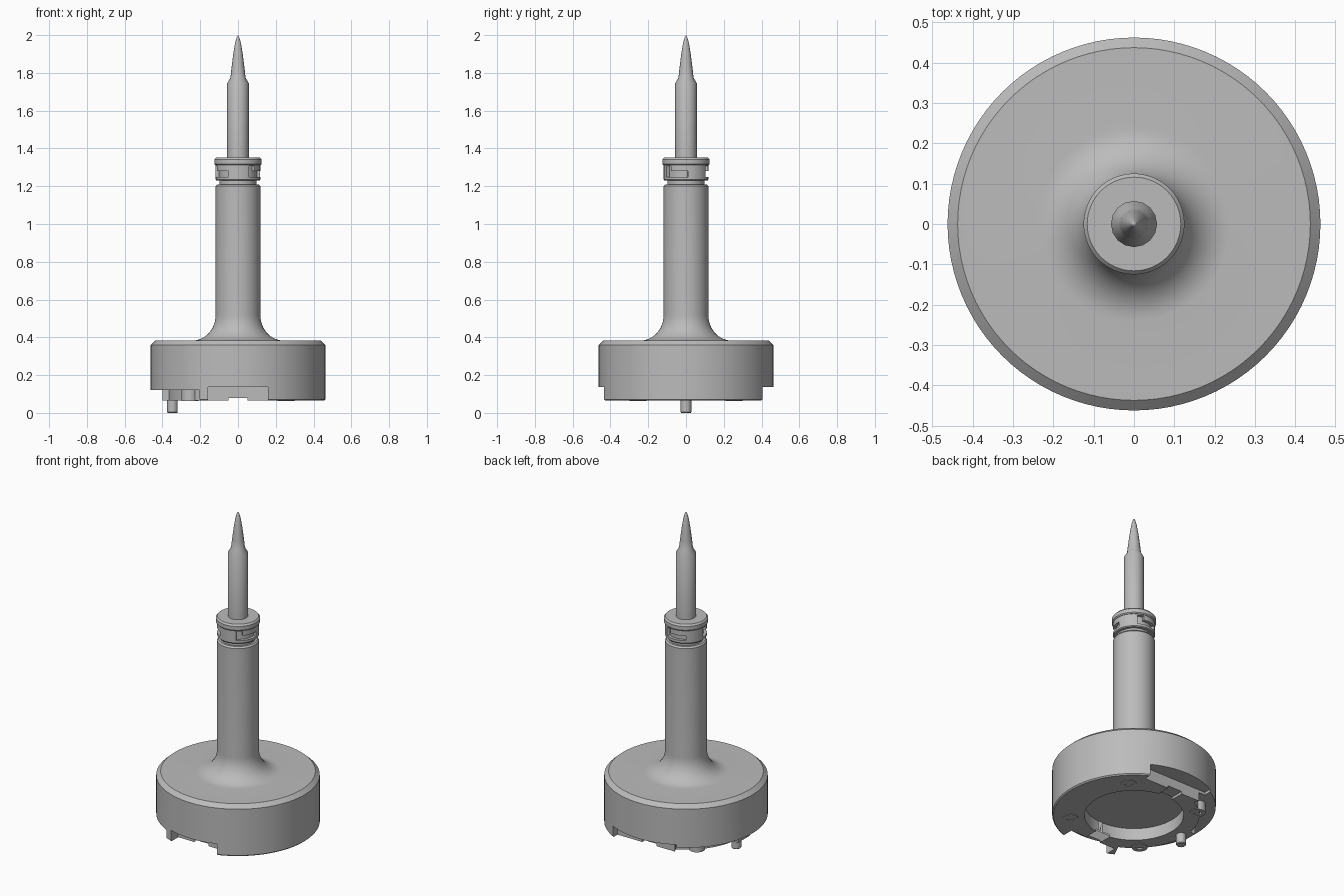
import bpy, math
from mathutils import Matrix

if "Cube" in bpy.data.objects:
    bpy.data.objects.remove(bpy.data.objects["Cube"], do_unlink=True)

grey = bpy.data.materials.new("mid grey")
grey.use_nodes = True
grey.diffuse_color = (0.5, 0.5, 0.5, 1)
grey.node_tree.nodes["Principled BSDF"].inputs["Base Color"].default_value = (0.5, 0.5, 0.5, 1)


def shade(ob):
    bpy.ops.object.select_all(action="DESELECT")
    ob.select_set(True)
    bpy.context.view_layer.objects.active = ob
    bpy.ops.object.shade_smooth_by_angle(angle=math.radians(30))


def lathe(name, profile, steps=64, angle=0, sweep=360):
    """Revolve a closed (radius, z) outline about the z axis; points on the axis become poles."""
    full = sweep == 360
    rows = steps if full else steps + 1
    verts, rings, faces = [], [], []
    for r, z in profile:
        start = len(verts)
        if r == 0:
            verts.append((0, 0, z))
            rings.append([start] * rows)
        else:
            for i in range(rows):
                a = math.radians(angle + sweep * i / steps)
                verts.append((r * math.cos(a), r * math.sin(a), z))
            rings.append(list(range(start, start + rows)))
    pairs = list(zip(rings, rings[1:]))
    if profile[0][0] > 0:
        pairs.append((rings[-1], rings[0]))
    for low, high in pairs:
        for i in range(steps):
            j = (i + 1) % rows
            loop = list(dict.fromkeys((low[i], low[j], high[j], high[i])))
            if len(loop) > 2:
                faces.append(loop)
    if not full:
        faces.append([ring[0] for ring in rings][::-1])
        faces.append([ring[-1] for ring in rings])
    mesh = bpy.data.meshes.new(name)
    mesh.from_pydata(verts, [], faces)
    mesh.materials.append(grey)
    ob = bpy.data.objects.new(name, mesh)
    bpy.context.collection.objects.link(ob)
    return ob


def box(name, low, high):
    centre = [(a + b) / 2 for a, b in zip(low, high)]
    bpy.ops.mesh.primitive_cube_add(size=1, location=centre)
    ob = bpy.context.object
    ob.name = name
    ob.data.transform(Matrix.Diagonal([b - a for a, b in zip(low, high)] + [1]))
    ob.data.materials.append(grey)
    return ob


def cut(ob, cutters):
    for cutter in cutters:
        mod = ob.modifiers.new("cut", "BOOLEAN")
        mod.operation, mod.solver, mod.object = "DIFFERENCE", "EXACT", cutter
        cutter.hide_render = True
        bpy.ops.object.select_all(action="DESELECT")
        bpy.context.view_layer.objects.active = ob
        ob.select_set(True)
        bpy.ops.object.modifier_apply(modifier=mod.name)
        bpy.data.objects.remove(cutter, do_unlink=True)
    shade(ob)


# Round base, flaring through a concave fillet into the handle
fillet = [(0.24 - 0.122 * math.sin(t), 0.52 - 0.137 * math.cos(t))
          for t in [math.pi / 2 * i / 12 for i in range(13)]]
base = lathe("base_and_handle", [(0, 0.065), (0.455, 0.065), (0.462, 0.072), (0.462, 0.36),
             (0.437, 0.383)] + fillet + [(0.118, 1.2), (0.11, 1.21), (0, 1.21)], 96)

# Underside: round recess, open rim on one side, front and back notches, shallow channel
cut(base, [
    lathe("recess_cutter", [(0, 0), (0.28, 0), (0.28, 0.14), (0, 0.14)]),
    lathe("rim_cutter", [(0.37, 0), (0.6, 0), (0.6, 0.12), (0.37, 0.12)], 32, 116, 128),
    box("front_notch_cutter", (-0.16, -0.6, -0.1), (0.16, -0.36, 0.137)),
    box("back_notch_cutter", (-0.22, 0.36, -0.1), (0.22, 0.6, 0.137)),
    box("channel_cutter", (-0.05, -0.5, -0.1), (0.05, 0.5, 0.08)),
])

# Screw bosses with sunken screws on the diagonals
for x in (-0.255, 0.255):
    for y in (-0.255, 0.255):
        side = ("back" if y > 0 else "front") + ("_left" if x > 0 else "_right")
        boss = lathe("screw_boss_" + side, [(0, 0.075), (0.022, 0.075), (0.022, 0.062),
                     (0.045, 0.062), (0.045, 0.13), (0, 0.13)], 24)
        screw = lathe("screw_" + side, [(0, 0.066), (0.012, 0.066), (0.012, 0.08), (0, 0.08)], 12)
        for ob in (boss, screw):
            ob.location = (x, y, 0)
            shade(ob)

# Locating pin and the lug that carries it
box("pin_lug", (-0.40, -0.06, 0.065), (-0.30, 0.06, 0.13))
pin = lathe("locating_pin", [(0, 0), (0.025, 0), (0.028, 0.004), (0.028, 0.08), (0, 0.08)], 24)
pin.location.x = -0.347
shade(pin)

# Neck and flange above the handle
shade(lathe("neck", [(0, 1.2), (0.098, 1.2), (0.098, 1.32), (0, 1.32)]))
shade(lathe("flange", [(0, 1.312), (0.12, 1.312), (0.125, 1.318), (0.125, 1.342),
                       (0.116, 1.352), (0, 1.352)]))

# Bayonet ring with L-shaped slots
ring = lathe("bayonet_ring", [(0.09, 1.23), (0.114, 1.23), (0.118, 1.235), (0.118, 1.313),
                              (0.09, 1.313)])
slots = []
for i in range(3):
    a = -60 + i * 120
    slots.append(lathe("slot_cutter", [(0.1, 1.25), (0.15, 1.25), (0.15, 1.28), (0.1, 1.28)],
                       12, a, 65))
    slots.append(lathe("slot_entry_cutter", [(0.1, 1.27), (0.15, 1.27), (0.15, 1.306),
                       (0.1, 1.306)], 6, a, 18))
cut(ring, slots)

# Slim shaft with a tapered point
shade(lathe("pointed_tip", [(0, 1.34), (0.057, 1.34), (0.057, 1.745), (0.04, 1.775),
      (0.034, 1.83), (0.025, 1.9), (0.015, 1.96), (0.006, 1.99), (0, 2.0)], 16))
